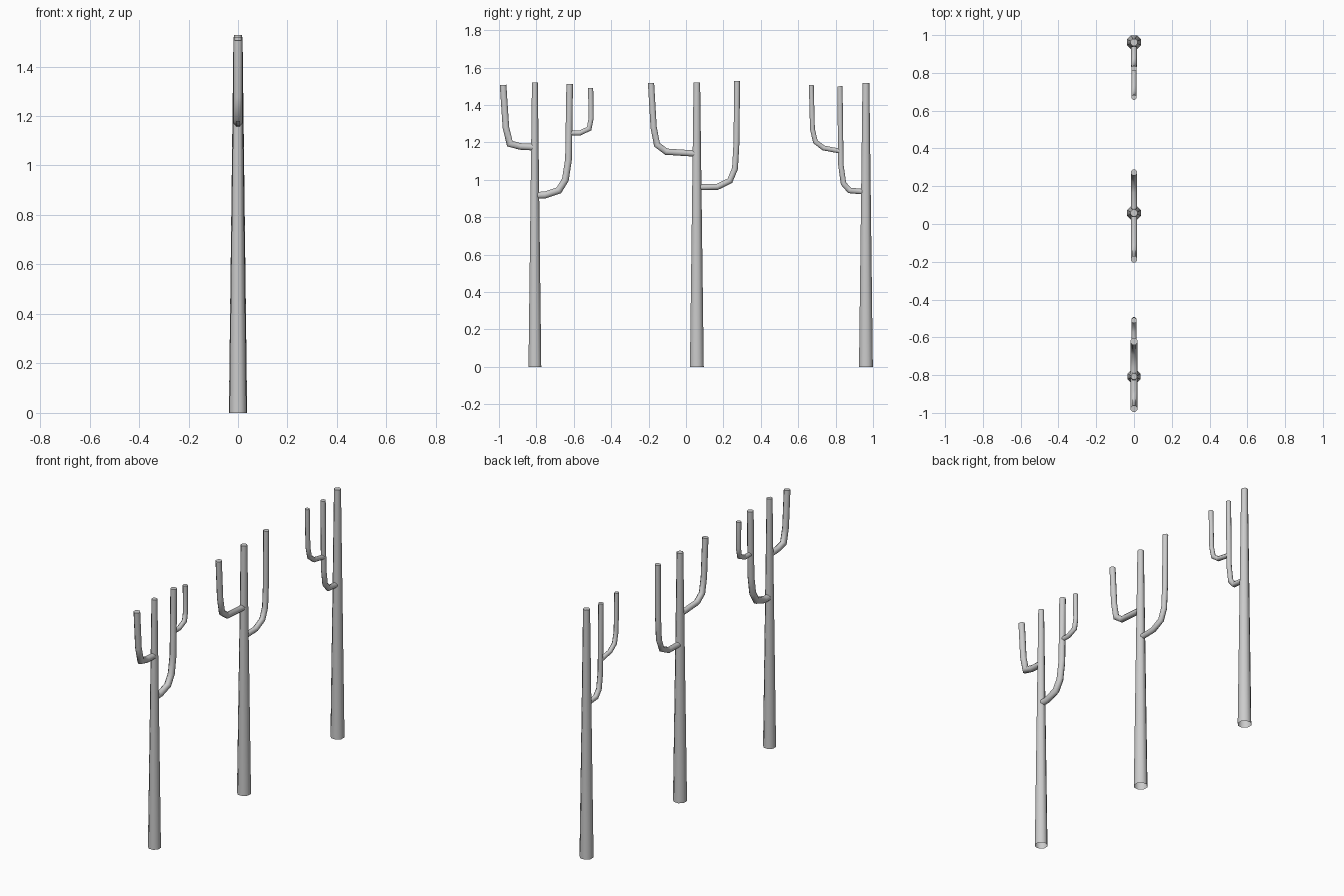
import bpy, bmesh
from math import cos, sin, pi
from mathutils import Vector

if "Cube" in bpy.data.objects:
    bpy.data.objects.remove(bpy.data.objects["Cube"])

SIDES = 8


def tube(name, path, r0, r1):
    """Tapered tube along (y, z) points: open start, capped end."""
    pts = [Vector((0, y, z)) for y, z in path]
    lengths = [0.0]
    for a, b in zip(pts, pts[1:]):
        lengths.append(lengths[-1] + (b - a).length)
    bm = bmesh.new()
    rings = []
    for i, p in enumerate(pts):
        d_in = (p - pts[max(i - 1, 0)]).normalized()
        d_out = (pts[min(i + 1, len(pts) - 1)] - p).normalized()
        t = (d_in + d_out).normalized()
        u = Vector((1, 0, 0))
        v = t.cross(u)
        r = r0 + (r1 - r0) * lengths[i] / lengths[-1]
        # widen the bends so the tube keeps its thickness
        m = 1 / max(0.7, t.dot(d_out if i == 0 else d_in))
        ring = []
        for k in range(SIDES):
            a = 2 * pi * (k + 0.5) / SIDES
            ring.append(bm.verts.new(p + u * r * cos(a) + v * r * m * sin(a)))
        rings.append(ring)
    for a, b in zip(rings, rings[1:]):
        for k in range(SIDES):
            n = (k + 1) % SIDES
            bm.faces.new((a[k], a[n], b[n], b[k]))
    bm.faces.new(rings[-1])
    bmesh.ops.recalc_face_normals(bm, faces=bm.faces)
    mesh = bpy.data.meshes.new(name)
    bm.to_mesh(mesh)
    bm.free()
    obj = bpy.data.objects.new(name, mesh)
    bpy.context.collection.objects.link(obj)
    bpy.ops.object.select_all(action='DESELECT')
    obj.select_set(True)
    bpy.context.view_layer.objects.active = obj
    bpy.ops.object.shade_smooth_by_angle(angle=pi / 3.5)
    return obj


# trunks
for label, y, r0, r1, h in (("left", -0.808, 0.037, 0.017, 1.52),
                            ("middle", 0.058, 0.04, 0.019, 1.52),
                            ("right", 0.962, 0.04, 0.02, 1.518)):
    tube(label + "_trunk", [(y, 0), (y, h)], r0, r1)

# left cactus arms
tube("left_outer_arm", [(-0.81, 1.174), (-0.885, 1.178), (-0.942, 1.193),
                        (-0.963, 1.28), (-0.978, 1.507)], 0.019, 0.019)
tube("left_inner_arm", [(-0.80, 0.917), (-0.755, 0.918), (-0.68, 0.943),
                        (-0.645, 1.0), (-0.628, 1.11), (-0.622, 1.513)], 0.02, 0.019)
tube("left_twig", [(-0.62, 1.25), (-0.57, 1.249), (-0.518, 1.273),
                   (-0.507, 1.33), (-0.51, 1.49)], 0.014, 0.015)

# middle cactus arms
tube("middle_left_arm", [(0.05, 1.14), (-0.105, 1.15), (-0.155, 1.187),
                         (-0.173, 1.28), (-0.187, 1.517)], 0.018, 0.018)
tube("middle_right_arm", [(0.07, 0.96), (0.168, 0.962), (0.235, 0.995),
                          (0.262, 1.06), (0.27, 1.2), (0.273, 1.527)], 0.017, 0.017)

# right cactus arms
tube("right_arm", [(0.95, 0.936), (0.874, 0.943), (0.842, 0.98),
                   (0.828, 1.08), (0.823, 1.50)], 0.016, 0.015)
tube("right_twig", [(0.82, 1.154), (0.735, 1.17), (0.692, 1.203),
                    (0.676, 1.27), (0.67, 1.507)], 0.014, 0.014)
